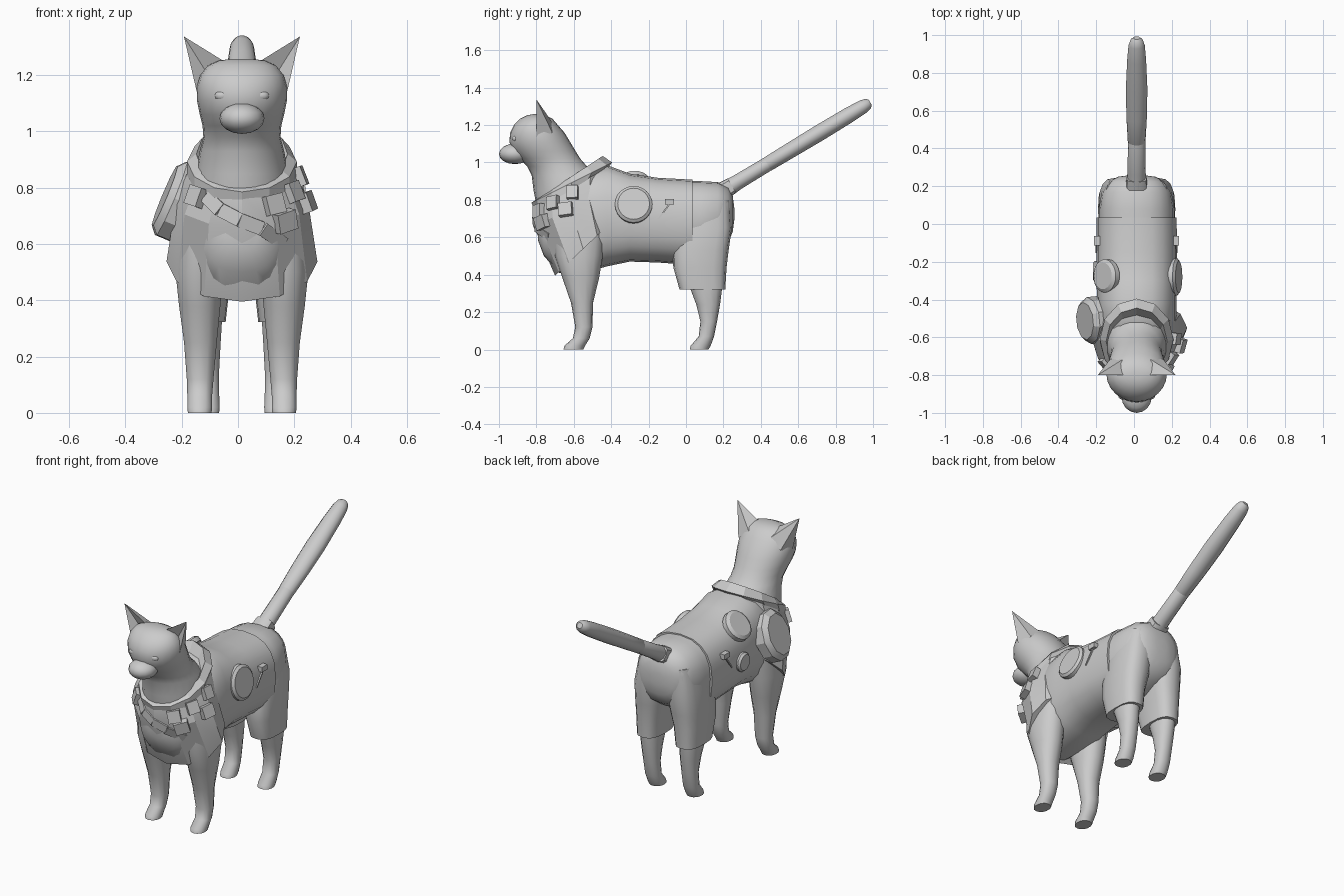
import bpy, bmesh, math
from mathutils import Vector as V, Matrix

if "Cube" in bpy.data.objects:
    bpy.data.objects.remove(bpy.data.objects["Cube"])

CX = 0.014                       # body centre line
grey = bpy.data.materials.new("light_grey")
grey.diffuse_color = (0.6, 0.6, 0.6, 1)
grey.use_nodes = True
grey.node_tree.nodes["Principled BSDF"].inputs["Base Color"].default_value = grey.diffuse_color


def finish(name, bm, angle=40, smooth=True):
    bmesh.ops.recalc_face_normals(bm, faces=bm.faces)
    me = bpy.data.meshes.new(name)
    bm.to_mesh(me)
    bm.free()
    me.materials.append(grey)
    ob = bpy.data.objects.new(name, me)
    bpy.context.collection.objects.link(ob)
    if smooth:
        bpy.ops.object.select_all(action='DESELECT')
        ob.select_set(True)
        bpy.context.view_layer.objects.active = ob
        bpy.ops.object.shade_smooth_by_angle(angle=math.radians(angle))
    return ob


def ring_point(c, u, v, a, e=2.0):
    f = lambda k: math.copysign(abs(k) ** (2 / e), k)
    return c + u * f(math.cos(a)) + v * f(math.sin(a))


def loft(name, rings, n=16, e=2.0, angle=40, smooth=True):
    """Skin closed rings given as (centre, u axis, v axis)."""
    bm = bmesh.new()
    loops = [[bm.verts.new(ring_point(*r, 2 * math.pi * i / n, e)) for i in range(n)] for r in rings]
    for a, b in zip(loops, loops[1:]):
        for i in range(n):
            j = (i + 1) % n
            bm.faces.new((a[i], a[j], b[j], b[i]))
    bm.faces.new(loops[0])
    bm.faces.new(loops[-1])
    return finish(name, bm, angle, smooth)


def across(y, top, bot, hw):     # upright ring facing along the body
    return V((CX, y, (top + bot) / 2)), V((0, 0, (top - bot) / 2)), V((hw, 0, 0))


def level(z, y0, y1, x0, x1):    # horizontal ring
    return (V((CX + (x0 + x1) / 2, (y0 + y1) / 2, z)),
            V((0, (y0 - y1) / 2, 0)), V(((x1 - x0) / 2, 0, 0)))


def slant(front, back, hw):      # ring tilted between a front and a back point
    f, b = V((CX, *front)), V((CX, *back))
    return (f + b) / 2, (f - b) / 2, V((hw, 0, 0))


def ball(name, loc, size, seg=16):
    bm = bmesh.new()
    bmesh.ops.create_uvsphere(bm, u_segments=seg, v_segments=seg // 2, radius=1,
                              matrix=Matrix.Translation(loc) @ Matrix.Diagonal((*size, 1)))
    return finish(name, bm)


def facing(loc, normal, up=V((0, 0, 1))):
    z = V(normal).normalized()
    x = V(up).cross(z).normalized()
    m = Matrix((x, z.cross(x), z)).transposed().to_4x4()
    return Matrix.Translation(loc) @ m


def box(name, mat, size):
    bm = bmesh.new()
    bmesh.ops.create_cube(bm, size=1, matrix=mat @ Matrix.Diagonal((*size, 1)))
    return finish(name, bm, smooth=False)


def disc(name, loc, normal, r0, r1, depth, n=24, stretch=1.0):
    m = facing(V(loc), normal)
    ax, ay, az = (m.col[i].xyz for i in range(3))
    rings = [(V(loc) + az * d, ax * r, ay * r * stretch)
             for d, r in ((-depth, r0), (depth * .4, r0), (depth, r1))]
    return loft(name, rings, n, angle=25)


# Jacketed torso and rump
loft("jacket", [across(*r) for r in (
    (.035, .908, .452, .212), (-.15, .918, .465, .213), (-.3, .94, .47, .212),
    (-.42, .985, .445, .21), (-.55, .97, .41, .21), (-.68, .88, .41, .17),
    (-.76, .8, .5, .13), (-.79, .74, .58, .06))], 20, 2.5)
loft("rump", [across(*r) for r in (
    (-.02, .902, .47, .2), (.08, .9, .49, .2), (.17, .895, .53, .185),
    (.225, .87, .57, .15), (.25, .82, .63, .1), (.258, .76, .69, .04))], 20, 2.4)

# Neck and head
loft("neck_and_head", [level(z, a, b, -w, w) for z, a, b, w in (
    (.72, -.79, -.45, .175), (.85, -.815, -.43, .165), (.93, -.825, -.47, .15),
    (.98, -.85, -.53, .137), (1.02, -.89, -.565, .14), (1.06, -.925, -.59, .15),
    (1.11, -.945, -.62, .16), (1.16, -.94, -.65, .16), (1.2, -.92, -.685, .148),
    (1.235, -.885, -.715, .12), (1.252, -.85, -.75, .08), (1.258, -.82, -.78, .03))], 24, angle=60)
ball("muzzle", (CX, -.915, 1.046), (.08, .085, .055))
for s in (-1, 1):
    ball("eye", (CX + s * .069, -.912, 1.127), (.028, .018, .019), 12)
    # Ear: hollow at the front, rounded at the back
    bm = bmesh.new()
    tip, inn, out, hol, b1, b2 = [bm.verts.new((CX + s * x, y, z)) for x, y, z in (
        (.206, -.8, 1.337), (.065, -.8, 1.25), (.158, -.8, 1.13),
        (.12, -.765, 1.2), (.07, -.715, 1.215), (.14, -.715, 1.16))]
    for f in ((tip, inn, hol), (tip, hol, out), (tip, b1, inn), (tip, b2, b1),
              (tip, out, b2), (inn, b1, b2, out, hol)):
        bm.faces.new(f)
    finish("ear", bm, 45)

    # Legs and trouser legs
    def leg(name, rows, n=14, e=2.2):
        loft(name, [level(z, a, b, *sorted((s * p, s * q))) for z, a, b, p, q in rows], n, e)
    leg("front_leg", ((.62, -.71, -.43, .06, .23), (.5, -.7, -.445, .065, .238),
                      (.38, -.66, -.465, .075, .225), (.25, -.615, -.497, .088, .207),
                      (.12, -.592, -.5, .1, .197), (.06, -.605, -.515, .105, .195),
                      (.02, -.65, -.54, .105, .195), (0, -.655, -.55, .107, .193)))
    leg("hind_leg", ((.4, .0, .2, .07, .19), (.32, .025, .192, .07, .19), (.24, .055, .182, .075, .18),
                     (.15, .077, .166, .08, .172), (.07, .068, .15, .08, .17),
                     (.02, .025, .132, .078, .17), (0, .02, .12, .08, .168)))
    leg("trouser_leg", ((.8, -.03, .235, .02, .17), (.65, -.05, .245, .012, .2),
                        (.53, -.07, .228, .025, .205), (.44, -.068, .217, .045, .203),
                        (.322, -.035, .21, .058, .197)), 16, 2.8)

# Tail in two sections
t0, t1 = V((CX, .215, .858)), V((CX, .985, 1.322))
ax = (t1 - t0).normalized()
side = V((1, 0, 0)).cross(ax)


def tail(name, rows, n=14, e=2.0):
    loft(name, [(t0.lerp(t1, k), V((w, 0, 0)), side * h) for k, w, h in rows], n, e)


tail("tail_cuff", ((-.04, .058, .05), (.04, .054, .045)), 12, 3.5)
tail("tail_root", ((-.05, .05, .052), (.08, .048, .042), (.3, .046, .04), (.31, .042, .036)))
tail("tail_end", ((.27, .04, .034), (.29, .047, .041), (.45, .054, .043), (.65, .057, .045),
                  (.85, .05, .043), (.95, .043, .038), (.985, .033, .03), (1, .018, .016)))

# Chest vest, flared over the shoulders
VEST = [slant((-.815, .765), (-.41, .99), .185), slant((-.815, .66), (-.415, .84), .235),
        slant((-.7, .395), (-.4, .68), .268)]
loft("vest", VEST, 12, angle=25)


def vest_at(k, deg):
    k *= len(VEST) - 1
    i = min(int(k), len(VEST) - 2)
    a, b = (ring_point(*VEST[j], math.radians(deg)) for j in (i, i + 1))
    return a.lerp(b, k - i)


# Raised collar band
bm = bmesh.new()
N, loops = 12, []
for f, b, hw in (((-.81, .745), (-.44, .945), .195), ((-.826, .785), (-.395, 1.0), .195),
                 ((-.795, .805), (-.445, 1.035), .162), ((-.765, .765), (-.5, .95), .14)):
    loops.append([bm.verts.new(ring_point(*slant(f, b, hw), 2 * math.pi * i / N)) for i in range(N)])
for k in range(4):
    a, b = loops[k], loops[(k + 1) % 4]
    for i in range(N):
        j = (i + 1) % N
        bm.faces.new((a[i], a[j], b[j], b[i]))
finish("collar", bm, smooth=False)

# Vest pockets seated on the vest surface
for k, deg, w in ((.2, 33, .07), (.18, 62, .065), (.17, 92, .06), (.5, 40, .08), (.46, 82, .075),
                  (.18, -52, .065)):
    p = vest_at(k, deg)
    du, dv = vest_at(k, deg + 4) - vest_at(k, deg - 4), vest_at(k - .05, deg) - vest_at(k + .05, deg)
    nrm = du.cross(dv)
    if nrm.dot(p - V((CX, -.6, .75))) < 0:
        nrm = -nrm
    box("vest_pocket", facing(p, nrm, dv), (w, .07, .045))

# Thin strap crossing the chest
for i in range(4):
    a, b = [vest_at(.1 + .14 * q, -42 + 20 * q) for q in (i, i + 1)]
    m = (a + b) / 2
    box("chest_strap", facing(m, m - V((CX, -.6, .7)), b - a), (.05, (b - a).length, .009))

# Side pouch, round badges and buckles
disc("side_pouch", (-.222, -.51, .755), (-1, -.1, .42), .125, .1, .042, 10, 1.18)
disc("right_badge", (.218, -.28, .775), (1, 0, .22), .1, .085, .02)
disc("left_badge", (-.15, -.275, .885), (-.75, 0, .68), .088, .07, .02)
disc("small_badge", (-.198, -.25, .69), (-1, 0, 0), .055, .045, .02)
for s in (-1, 1):
    box("buckle", Matrix.Translation((CX + s * .21, -.088, .79)), (.03, .05, .03))
    box("buckle_cord", facing(V((CX + s * .213, -.12, .735)), (s, 0, 0), V((0, .06, .08))),
        (.008, .1, .008))
